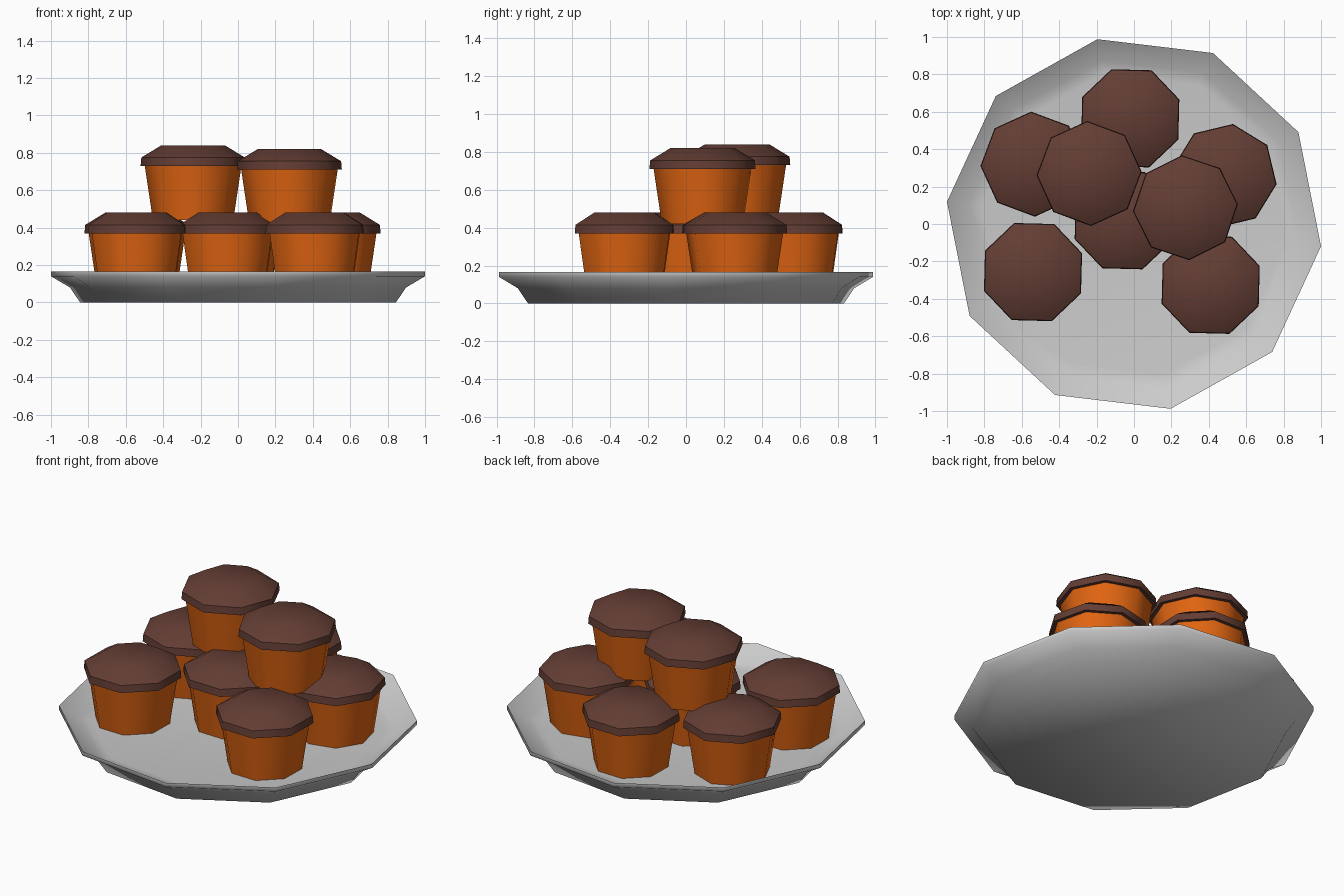
import bpy, math

if "Cube" in bpy.data.objects:
    bpy.data.objects.remove(bpy.data.objects["Cube"])


def material(name, rgb):
    m = bpy.data.materials.new(name)
    m.diffuse_color = (*rgb, 1)
    m.use_nodes = True
    m.node_tree.nodes["Principled BSDF"].inputs["Base Color"].default_value = m.diffuse_color
    return m


GREY = material("plate grey", (0.60, 0.60, 0.60))
ORANGE = material("orange paper", (0.75, 0.13, 0.006))
BROWN = material("chocolate brown", (0.125, 0.047, 0.034))


def lathe(name, profile, sides, phase, mat, loc=(0, 0, 0), angle=50):
    """Spin (radius, z) rings around z; first and last rings are capped."""
    verts, faces = [], []
    for r, z in profile:
        for k in range(sides):
            a = math.radians(phase) + 2 * math.pi * k / sides
            verts.append((r * math.cos(a), r * math.sin(a), z))
    for i in range(len(profile) - 1):
        for k in range(sides):
            n = (k + 1) % sides
            a, b = i * sides, (i + 1) * sides
            faces.append((a + k, a + n, b + n, b + k))
    last = (len(profile) - 1) * sides
    faces.append(tuple(reversed(range(sides))))
    faces.append(tuple(range(last, last + sides)))
    me = bpy.data.meshes.new(name)
    me.from_pydata(verts, [], faces)
    me.materials.append(mat)
    ob = bpy.data.objects.new(name, me)
    ob.location = loc
    bpy.context.collection.objects.link(ob)
    bpy.ops.object.select_all(action='DESELECT')
    ob.select_set(True)
    bpy.context.view_layer.objects.active = ob
    bpy.ops.object.shade_smooth_by_angle(angle=math.radians(angle))
    return ob


# ten-sided plate: foot, flared wall, thin rim, sunken floor
lathe("plate", [(0.85, 0), (0.905, 0.08), (1.007, 0.14), (1.007, 0.165),
                (0.89, 0.09), (0.82, 0.08)], 10, -6.8, GREY, angle=62)

# cupcakes: x, y, base height, rotation in degrees
CUPCAKES = [
    (-0.02, 0.565, 0.08, 21), (-0.54, 0.32, 0.08, 2),
    (-0.54, -0.257, 0.08, 21), (-0.055, 0.02, 0.08, 21),
    (0.485, 0.257, 0.08, -9), (0.41, -0.325, 0.08, 21),
    (-0.24, 0.27, 0.44, 2), (0.275, 0.087, 0.42, 4),
]
for x, y, z, rot in CUPCAKES:
    # tapered paper cup
    lathe("cupcake_cup", [(0.215, 0), (0.26, 0.30)], 8, rot, ORANGE, (x, y, z))
    # domed chocolate top with a short overhanging lip
    lathe("cupcake_top", [(0.25, 0.29), (0.281, 0.29), (0.277, 0.335),
                          (0.17, 0.40)], 8, rot, BROWN, (x, y, z))
